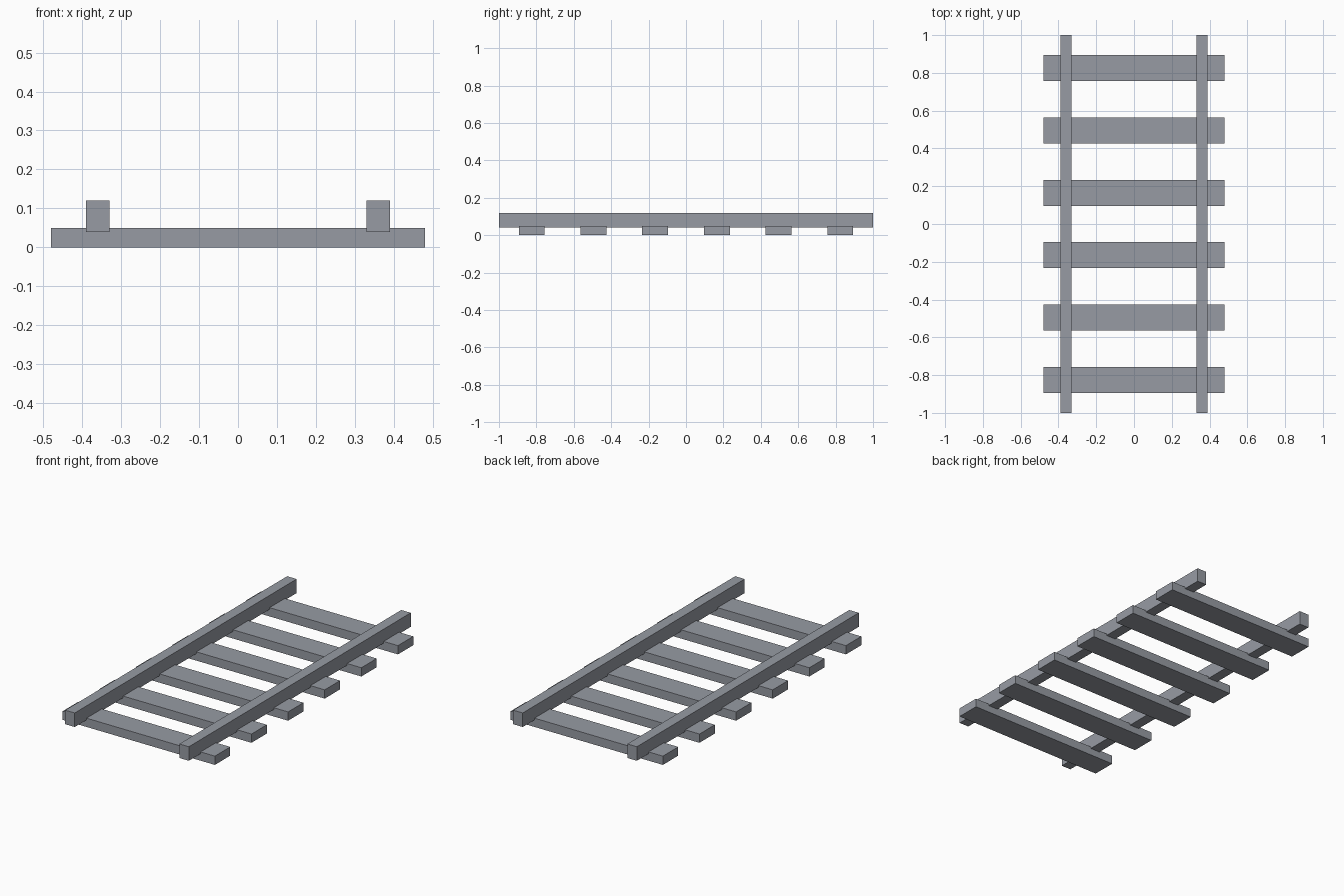
import bpy

cube = bpy.data.objects.get("Cube")
if cube:
    bpy.data.objects.remove(cube, do_unlink=True)

# Single flat grey
grey = bpy.data.materials.new("steel_grey")
grey.use_nodes = True
color = (0.31, 0.33, 0.37, 1)
grey.diffuse_color = color
grey.node_tree.nodes["Principled BSDF"].inputs["Base Color"].default_value = color


def box(name, center, size):
    bpy.ops.mesh.primitive_cube_add(size=1, location=center)
    obj = bpy.context.object
    obj.name = name
    obj.scale = size
    bpy.ops.object.transform_apply(location=False, rotation=False, scale=True)
    obj.data.materials.append(grey)
    return obj


# Two long rails, sunk slightly into the ties
for side, x in (("left", 0.36), ("right", -0.36)):
    box(f"{side}_rail", (x, 0, 0.08), (0.06, 2, 0.08))

# Evenly spaced cross ties
TIES = 6
SPACING = 0.33
for i in range(TIES):
    y = (i - (TIES - 1) / 2) * SPACING
    box(f"cross_tie_{i + 1}", (0, y, 0.025), (0.96, 0.138, 0.05))
